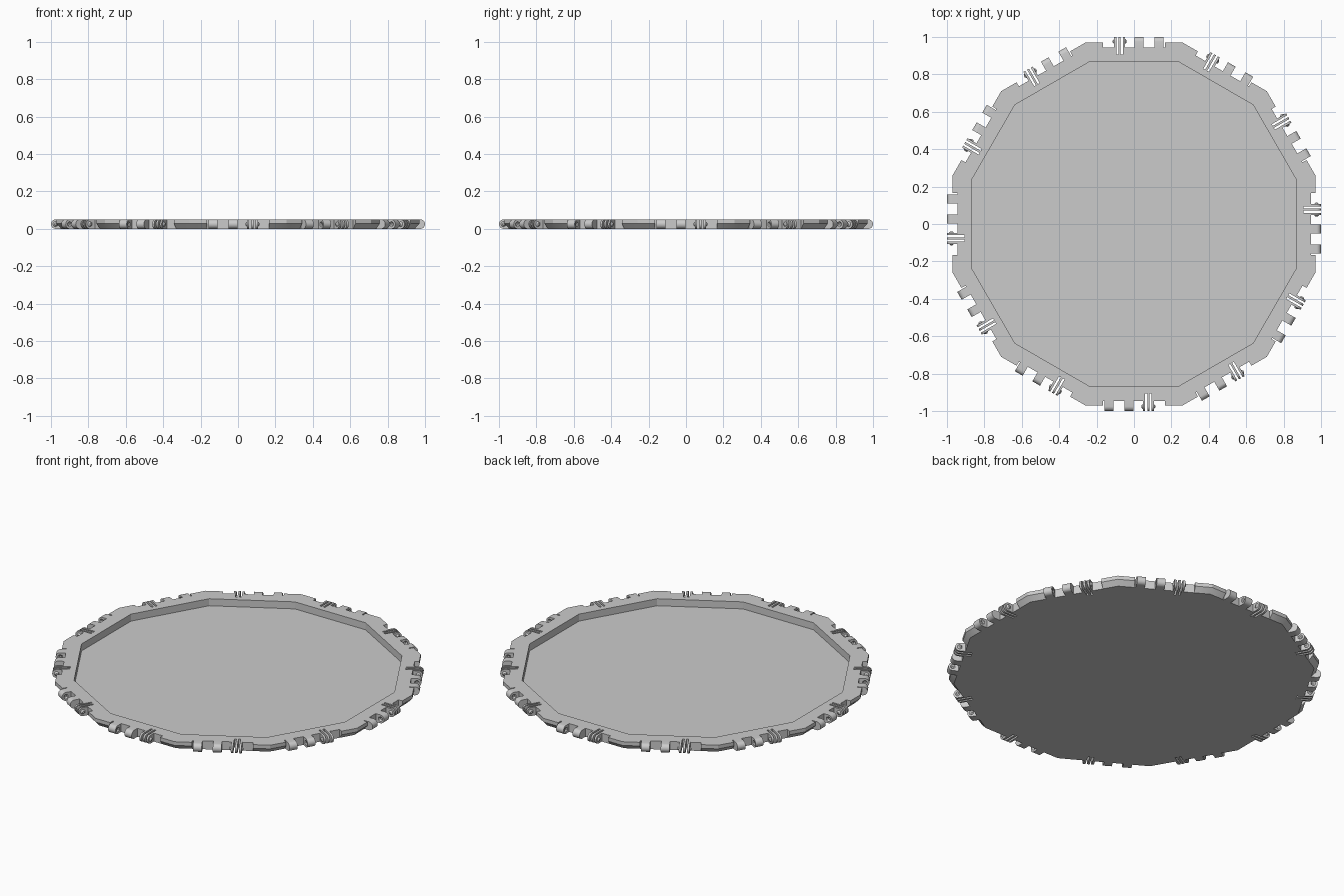
import bpy, bmesh, math

cube = bpy.data.objects.get("Cube")
if cube:
    bpy.data.objects.remove(cube)

SIDES = 12
TAN = math.tan(math.pi / SIDES)
HEIGHT, FLOOR = 0.05, 0.008
RIM, BACK, SLOT, INNER = 0.97, 0.945, 0.905, 0.87   # distances from the centre
R = HEIGHT / 2                                      # knuckle radius
PIVOT = 1 - R
HALF_BAY = 0.165                                    # hinge recess half width
SLOTS = [(0.060, 0.071), (0.083, 0.094)]            # gaps between clip leaves

grey = bpy.data.materials.new("plain grey")
grey.use_nodes = True
COLOR = (0.60, 0.60, 0.60, 1)
grey.diffuse_color = COLOR
grey.node_tree.nodes["Principled BSDF"].inputs["Base Color"].default_value = COLOR


def place(side, along, out, z):
    """Point given along an edge, outward from the centre, and up."""
    a = side * math.tau / SIDES
    return (out * math.cos(a) - along * math.sin(a),
            out * math.sin(a) + along * math.cos(a), z)


def finish(bm, name):
    bmesh.ops.remove_doubles(bm, verts=bm.verts, dist=1e-5)
    bmesh.ops.recalc_face_normals(bm, faces=bm.faces)
    mesh = bpy.data.meshes.new(name)
    bm.to_mesh(mesh)
    bm.free()
    mesh.materials.append(grey)
    obj = bpy.data.objects.new(name, mesh)
    bpy.context.collection.objects.link(obj)
    bpy.ops.object.select_all(action='DESELECT')
    bpy.context.view_layer.objects.active = obj
    obj.select_set(True)
    bpy.ops.object.shade_smooth_by_angle(angle=math.radians(28))
    return obj


def edge_outline(rim):
    """One side of the tray with its hinge bay and clip slots."""
    pts = [(-rim * TAN, rim), (-HALF_BAY, rim), (-HALF_BAY, BACK)]
    for lo, hi in SLOTS:
        pts += [(lo, BACK), (lo, SLOT), (hi, SLOT), (hi, BACK)]
    return pts + [(HALF_BAY, BACK), (HALF_BAY, rim), (rim * TAN, rim)]


def build_tray():
    bm = bmesh.new()
    bottom = []
    for s in range(SIDES):
        # vertical upper band above a chamfered lower band
        rings = [[bm.verts.new(place(s, a, o, z)) for a, o in edge_outline(rim)]
                 for rim, z in ((RIM, HEIGHT), (RIM, 0.028), (BACK, 0))]
        for top, low in zip(rings, rings[1:]):
            for i in range(len(top) - 1):
                bm.faces.new((top[i], low[i], low[i + 1], top[i + 1]))
        # rim top and recess wall
        half = INNER * TAN
        a, b = (bm.verts.new(place(s, t, INNER, HEIGHT)) for t in (-half, half))
        c, d = (bm.verts.new(place(s, t, INNER, FLOOR)) for t in (half, -half))
        bm.faces.new(rings[0] + [b, a])
        bm.faces.new((a, b, c, d))
        # recess floor and underside as wedges
        bm.faces.new((d, c, bm.verts.new((0, 0, FLOOR))))
        bm.faces.new(rings[2] + [bm.verts.new((0, 0, 0))])
    return finish(bm, "tray")


def add_lug(bm, side, t0, t1, bump0=0, bump1=0):
    """Round-ended lug; a bump makes a nub on that cheek, a negative one a dimple."""
    arc = [math.radians(a) for a in range(-90, 91, 15)]
    profile = [(PIVOT + R * math.cos(a), R + R * math.sin(a)) for a in arc]
    profile += [(BACK - 0.005, HEIGHT), (BACK - 0.005, 0)]
    angles = arc + [math.radians(150), math.radians(210)]

    def loop(t, radius=None):
        pts = profile if radius is None else [
            (PIVOT + radius * math.cos(a), R + radius * math.sin(a)) for a in angles]
        return [bm.verts.new(place(side, t, o, z)) for o, z in pts]

    loops = [loop(t0), loop(t1)]
    if bump0:
        loops = [loop(t0 - bump0, 0.006), loop(t0, 0.014)] + loops
    if bump1:
        loops += [loop(t1, 0.014), loop(t1 + bump1, 0.006)]
    n = len(profile)
    for p, q in zip(loops, loops[1:]):
        for i in range(n):
            j = (i + 1) % n
            bm.faces.new((p[i], p[j], q[j], q[i]))
    bm.faces.new(loops[0][::-1])
    bm.faces.new(loops[-1])


def build_lugs(name, lugs):
    bm = bmesh.new()
    for s in range(SIDES):
        for lug in lugs:
            add_lug(bm, s, *lug)
    return finish(bm, name)


build_tray()
# socket pair with facing dimples, and the three-leaf snap clip with nubs
build_lugs("hinge_sockets", [(-0.158, -0.110, 0, -0.008), (-0.050, -0.003, -0.008, 0)])
build_lugs("snap_clips", [(0.048, 0.060, 0.008, 0), (0.071, 0.083), (0.094, 0.106, 0, 0.008)])
